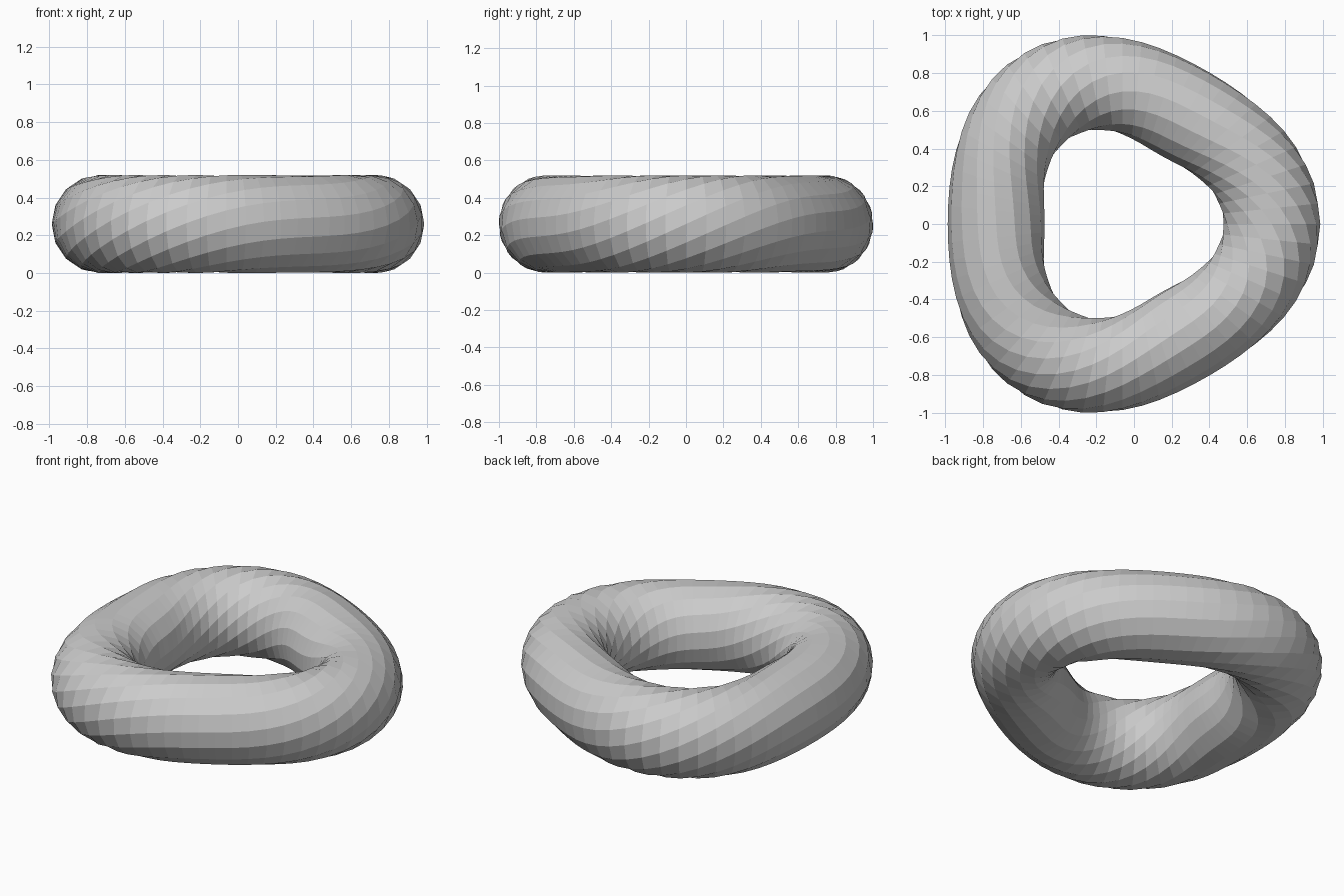
import bpy, bmesh
from math import sin, cos, pi, tau

if "Cube" in bpy.data.objects:
    bpy.data.objects.remove(bpy.data.objects["Cube"])

RINGS, SIDES = 60, 16
CENTRE_X = -0.06          # shifts the three-lobed ring to the middle of its bounds
MID_R, LOBE = 0.731, 0.06
HALF_W, HALF_H = 0.257, 0.26


def ring_twist(a):
    # the facets wind around the tube mostly at the three corners
    return a + 0.85 * sin(3 * a) / 3


bm = bmesh.new()
rings = []
for i in range(RINGS):
    a = tau * i / RINGS
    mid = MID_R + LOBE * cos(3 * a)
    ring = []
    for j in range(SIDES):
        b = tau * j / SIDES + ring_twist(a)
        r = mid + HALF_W * cos(b)
        ring.append(bm.verts.new((CENTRE_X + r * cos(a), r * sin(a),
                                  HALF_H + HALF_H * sin(b))))
    rings.append(ring)

# the full turn of twist closes the loop on itself
for i in range(RINGS):
    p, q = rings[i], rings[(i + 1) % RINGS]
    for j in range(SIDES):
        k = (j + 1) % SIDES
        bm.faces.new((p[j], q[j], q[k], p[k]))

bmesh.ops.recalc_face_normals(bm, faces=bm.faces)
mesh = bpy.data.meshes.new("rounded_triangle_ring")
bm.to_mesh(mesh)
bm.free()
bpy.context.collection.objects.link(bpy.data.objects.new("rounded_triangle_ring", mesh))
